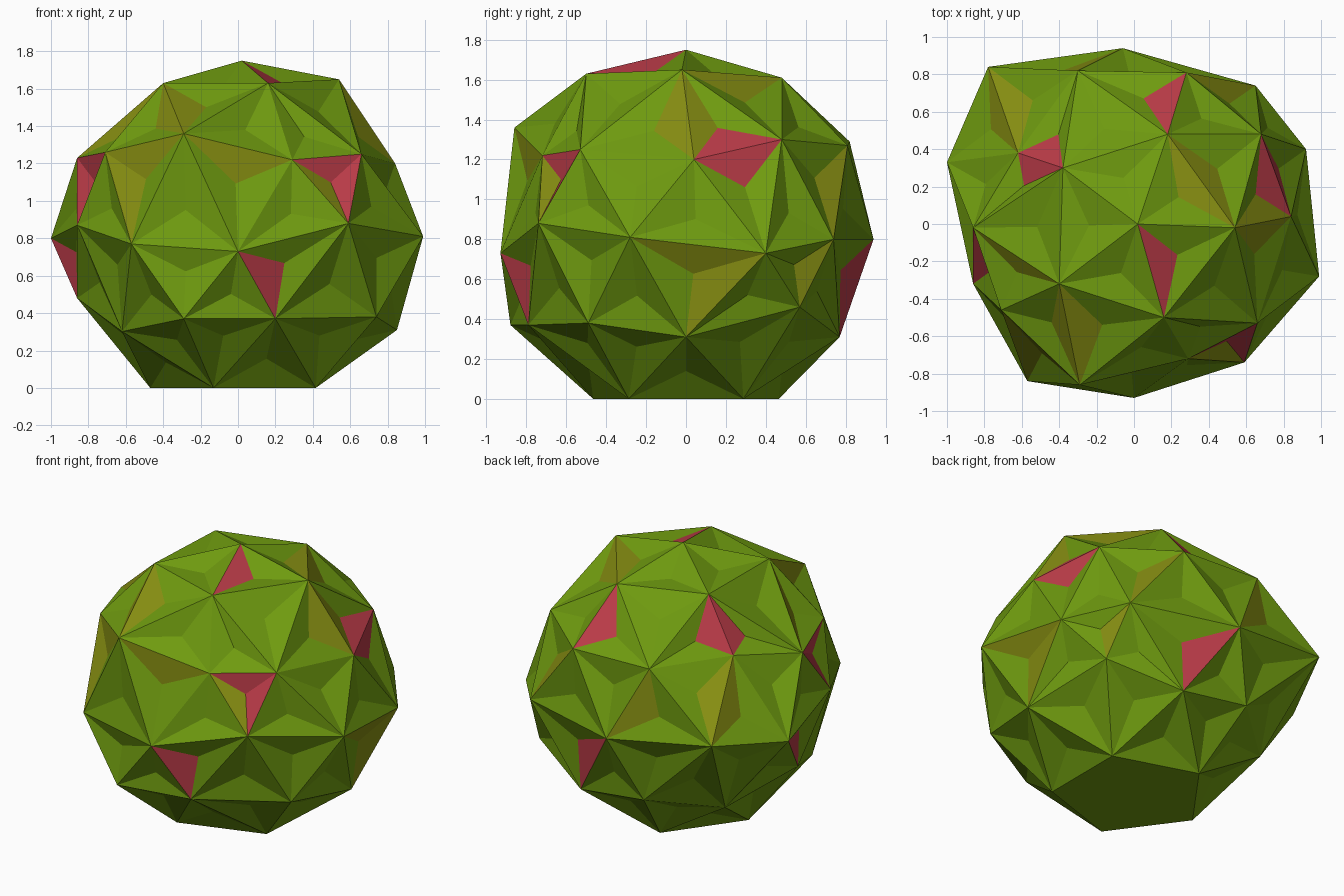
import bpy, bmesh, math
from mathutils import Vector

if "Cube" in bpy.data.objects:
    bpy.data.objects.remove(bpy.data.objects["Cube"])

# Rings of the icosphere from top to bottom; a vertex is named ring + angle
RINGS = [("T", .95), ("A", .7), ("C", .49), ("B", .3), ("D", -.2),
         ("F", -.49), ("E", -.7), ("G", -.95), ("Z", -2)]

# Irregular bumps: where the vertices are pulled to
PULLED = {
    "T0": (.02, 0, 1.75),
    "A0": (.54, -.02, 1.65), "A72": (.18, .48, 1.61), "A144": (-.38, .30, 1.62),
    "A216": (-.40, -.32, 1.63), "A288": (.16, -.50, 1.63),
    "B0": (.84, .04, 1.20), "B72": (.28, .81, 1.27), "B144": (-.62, .38, 1.30),
    "B216": (-.71, -.46, 1.26), "B288": (.29, -.72, 1.22),
    "C36": (.68, .48, 1.30), "C108": (-.30, .82, 1.29), "C180": (-.86, -.02, 1.23),
    "C252": (-.29, -.86, 1.36), "C324": (.66, -.53, 1.25),
    "D18": (.92, .40, .73), "D54": (.65, .74, .80), "D90": (-.06, .94, .80),
    "D126": (-.78, .84, .90), "D162": (-1, .33, .80), "D198": (-.86, -.32, .87),
    "D234": (-.57, -.84, .77), "D270": (0, -.93, .73), "D306": (.59, -.74, .88),
    "D342": (.99, -.28, .81),
    "E0": (.85, 0, .31), "E72": (.25, .77, .31), "E288": (.20, -.79, .37),
    "F36": (.70, .57, .46), "F180": (-.86, .03, .48), "F252": (-.29, -.88, .37),
    "F324": (.74, -.49, .38),
}

# Coloured leaves: edge of two vertices, then the third corner of the triangle
PINK = """T0 A288 A0, A72 B72 C108, A144 B144 C108, A144 B144 C180, C36 B0 A0,
C36 B0 D18, C324 B288 D306, C324 D306 B288, B216 C180 D198, C180 D198 B216,
D162 F180 D198, D270 E288 D306, D90 E72 D54"""
OLIVE = """B288 D306 C324, B288 C252 D270, B216 C252 D234, B216 D234 C252,
A0 A72 C36, A0 A72 T0, A216 C180 B216, A216 C252 A288, A0 B0 C324, A0 B0 C36,
B144 D126 C108, B144 D126 D162, D18 E0 D342, D18 D342 E0, C108 D90 D126,
D54 F36 D18, B72 D54 C36, C252 A216 B216"""


def vertex_name(co):
    ring = next(n for n, low in RINGS if co.z > low)
    angle = 0 if ring in "TZ" else round(math.degrees(math.atan2(co.y, co.x))) % 360
    return f"{ring}{angle}"


def leaf_keys(text):
    keys = set()
    for entry in text.split(","):
        a, b, c = entry.split()
        keys.add((frozenset((a, b)), c))
    return keys


def material(name, colour):
    m = bpy.data.materials.new(name)
    m.diffuse_color = (*colour, 1)
    m.use_nodes = True
    m.node_tree.nodes["Principled BSDF"].inputs["Base Color"].default_value = m.diffuse_color
    return m


# Base body: icosphere with a flat pentagon foot
bm = bmesh.new()
bmesh.ops.create_icosphere(bm, subdivisions=2, radius=1)
names = {}
for v in bm.verts:
    name = vertex_name(v.co)
    names[v] = name
    v.co = Vector(PULLED.get(name, v.co * .93 + Vector((.02, 0, .791))))
    if name[0] == "G":
        v.co.z = 0
foot = next(v for v in bm.verts if names[v] == "Z0")
bmesh.ops.dissolve_verts(bm, verts=[foot])
bm.normal_update()

# Dimple every triangle
bmesh.ops.poke(bm, faces=[f for f in bm.faces if len(f.verts) == 3],
               offset=-.045, center_mode='MEAN')

# Colour the leaves
pink, olive = leaf_keys(PINK), leaf_keys(OLIVE)
for f in bm.faces:
    f.smooth = False
    centre = [v for v in f.verts if v not in names]
    if not centre:
        continue
    edge = frozenset(names[v] for v in f.verts if v in names)
    corners = {names[e.other_vert(centre[0])] for e in centre[0].link_edges}
    key = (edge, (corners - edge).pop())
    f.material_index = 1 if key in pink else 2 if key in olive else 0

mesh = bpy.data.meshes.new("bush")
bm.to_mesh(mesh)
bm.free()
for m in (material("leaf_green", (.16, .33, .005)), material("blossom_pink", (.5, .045, .065)),
          material("leaf_olive", (.24, .27, .006))):
    mesh.materials.append(m)
bpy.context.collection.objects.link(bpy.data.objects.new("bush", mesh))
